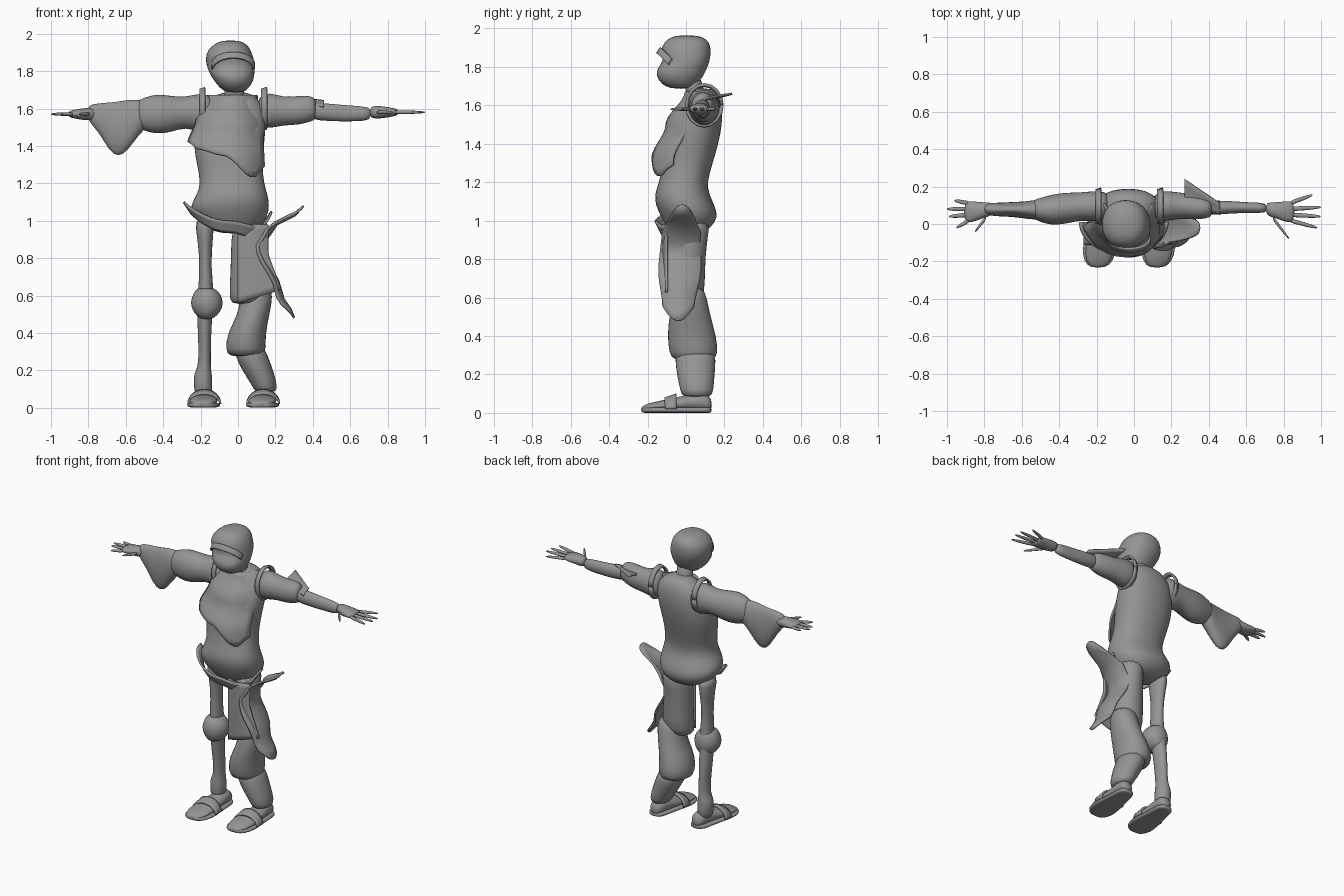
import bpy, bmesh, math

cube = bpy.data.objects.get("Cube")
if cube:
    bpy.data.objects.remove(cube, do_unlink=True)

grey = bpy.data.materials.new("plain_grey")
grey.use_nodes = True
grey.diffuse_color = (.3, .3, .3, 1)
grey.node_tree.nodes["Principled BSDF"].inputs["Base Color"].default_value = grey.diffuse_color


def finish(name, bm):
    """Turn a bmesh into a smooth grey object."""
    bmesh.ops.recalc_face_normals(bm, faces=bm.faces)
    for face in bm.faces:
        face.smooth = True
    mesh = bpy.data.meshes.new(name)
    bm.to_mesh(mesh)
    bm.free()
    mesh.materials.append(grey)
    obj = bpy.data.objects.new(name, mesh)
    bpy.context.collection.objects.link(obj)
    return obj


def loft(name, axis, rows, sides=16, power=1.0):
    """Skin rounded sections; each row is position, then the low and high of both other axes."""
    bm = bmesh.new()
    rings = []
    for t, a0, a1, b0, b1 in rows:
        ring = []
        for i in range(sides):
            angle = math.tau * i / sides
            c, s = math.cos(angle), math.sin(angle)
            a = (a0 + a1) / 2 + (a1 - a0) / 2 * math.copysign(abs(c) ** power, c)
            b = (b0 + b1) / 2 + (b1 - b0) / 2 * math.copysign(abs(s) ** power, s)
            place = {"x": (t, a, b), "y": (a, t, b), "z": (a, b, t)}[axis]
            ring.append(bm.verts.new(place))
        rings.append(ring)
    for low, high in zip(rings, rings[1:]):
        for i in range(sides):
            j = (i + 1) % sides
            bm.faces.new((low[i], low[j], high[j], high[i]))
    bm.faces.new(rings[0])
    bm.faces.new(rings[-1])
    obj = finish(name, bm)
    obj.modifiers.new("round", "SUBSURF").levels = 1
    return obj


def sheet(name, shape, across=16, down=12, thick=.012):
    """Thin cloth from a function of two values between zero and one."""
    bm = bmesh.new()
    grid = [[bm.verts.new(shape(i / across, j / down)) for i in range(across + 1)]
            for j in range(down + 1)]
    for top, low in zip(grid, grid[1:]):
        for i in range(across):
            bm.faces.new((top[i], top[i + 1], low[i + 1], low[i]))
    obj = finish(name, bm)
    solid = obj.modifiers.new("cloth", "SOLIDIFY")
    solid.thickness = thick
    solid.offset = 0
    return obj


def blend(points, t):
    """Smoothly interpolate a short list of pairs."""
    for (t0, v0), (t1, v1) in zip(points, points[1:]):
        if t <= t1:
            k = max(0, (t - t0) / (t1 - t0))
            return v0 + (v1 - v0) * k * k * (3 - 2 * k)
    return points[-1][1]


# Torso, neck and seat
loft("torso", "z", [
    (.93, -.09, .06, -.05, .07), (.96, -.17, .11, -.1, .13), (1.02, -.24, .16, -.13, .17),
    (1.08, -.26, .17, -.16, .15), (1.14, -.22, .16, -.165, .12), (1.2, -.2, .14, -.14, .11),
    (1.3, -.22, .13, -.12, .14), (1.4, -.24, .14, -.12, .17), (1.5, -.23, .15, -.08, .19),
    (1.6, -.2, .15, -.02, .19), (1.66, -.14, .1, .01, .17), (1.69, -.08, .05, .03, .13)],
    sides=24, power=.9)
loft("neck", "z", [(1.6, -.09, .05, .01, .12), (1.68, -.07, .03, .0, .09), (1.76, -.08, .04, -.03, .08)])

# Head with a notch at the eyes
loft("head", "z", [
    (1.685, -.06, .03, -.08, .03), (1.71, -.1, .06, -.13, .06), (1.75, -.13, .085, -.155, .09),
    (1.79, -.155, .09, -.155, .11), (1.83, -.17, .09, -.115, .125), (1.87, -.175, .085, -.135, .13),
    (1.91, -.165, .07, -.125, .13), (1.945, -.13, .05, -.1, .11), (1.965, -.08, .0, -.05, .06)],
    sides=20, power=.9)
sheet("hood_brim", lambda u, v: (
    -.025 + .11 * math.cos(math.pi * u), -.09 - .06 * math.sin(math.pi * u) + .02 * v,
    1.81 + .06 * math.sin(math.pi * u) + .03 * v), down=4)


# Loose chest flap with a slanting hem
def chest(u, v):
    low = blend([(0, 1.42), (.15, 1.38), (.45, 1.35), (.85, 1.23), (1, 1.29)], u)
    z = 1.67 + (low - 1.67) * v
    left = blend([(1.25, -.24), (1.4, -.27), (1.55, -.22), (1.67, -.16)], z)
    right = blend([(1.25, .14), (1.5, .13), (1.67, .1)], z)
    front = blend([(1.23, -.18), (1.32, -.175), (1.5, -.1), (1.67, -.0)], z)
    return left + (right - left) * u, front + .11 * abs(2 * u - 1) ** 2.5, z


sheet("chest_flap", chest)


# Torn cloth round the front of the hips
def hips(u, v):
    angle = math.pi * (1 + u)
    z = blend([(0, 1.1), (.5, 1.0), (.75, .97), (1, 1.05)], u) - .06 * v
    return -.055 + (.235 - .04 * v) * math.cos(angle), .01 + (.17 - .03 * v) * math.sin(angle), z


sheet("hip_cloth", hips, across=20, down=4)


# Side panel that flares out at the top and the bottom
def panel(u, v):
    edge = 2 * u - 1
    low = .48 + .12 * edge * edge
    z = 1.08 - .05 * edge * edge + (low - 1.08) * v
    x = blend([(.48, .3), (.62, .23), (.86, .13), (.95, .18), (1.07, .35)], z)
    half = blend([(0, .06), (.2, .1), (.6, .11), (1, .08)], v)
    return x - .03 * edge * edge, -.02 - .02 * v + half * edge, z


sheet("side_panel", panel)
sheet("front_panel", lambda u, v: (
    .0 + .16 * u + .13 * u * max(0, v - .45), -.1 - .02 * math.sin(math.pi * u),
    .98 - (.42 - .07 * u) * v))

# Left leg in wide trousers
loft("left_thigh", "z", [
    (.55, -.04, .1, -.08, .06), (.6, -.05, .17, -.1, .1), (.75, -.04, .15, -.09, .1),
    (.9, -.04, .14, -.1, .11), (1.02, -.02, .15, -.1, .14)])
loft("left_trouser_leg", "z", [
    (.27, -.05, .14, -.07, .15), (.31, -.07, .15, -.09, .17), (.4, -.06, .15, -.1, .16),
    (.5, .0, .17, -.09, .13), (.6, .01, .19, -.07, .11), (.66, .03, .17, -.05, .09)])
loft("left_trouser_cuff", "z", [
    (.08, .09, .2, -.02, .13), (.11, .08, .215, -.03, .145), (.2, .02, .19, -.05, .15),
    (.28, -.02, .16, -.06, .16), (.33, -.01, .14, -.05, .14)])

# Right leg is bare and thin, with a knee guard
loft("right_leg", "z", [
    (.05, -.23, -.14, .0, .11), (.13, -.24, -.135, .0, .11), (.19, -.235, -.14, .0, .11),
    (.21, -.215, -.145, .01, .1), (.32, -.21, -.145, .0, .1), (.46, -.22, -.14, -.02, .09),
    (.62, -.215, -.125, -.04, .07), (.75, -.205, -.145, -.03, .06), (.9, -.215, -.135, -.04, .08),
    (1.02, -.24, -.12, -.07, .11)])
loft("knee_guard", "z", [
    (.47, -.2, -.14, -.05, .06), (.51, -.24, -.09, -.08, .08), (.56, -.26, -.075, -.09, .09),
    (.61, -.24, -.09, -.08, .08), (.645, -.22, -.13, -.05, .06)])

# Sandals with a thin sole, foot and strap
for side, x in (("left", .125), ("right", -.19)):
    inward = .025
    sole, foot = [], []
    for y, half, height in ((-.235, .04, .03), (-.2, .08, .05), (-.13, .095, .065), (-.03, .075, .085),
                            (.06, .062, .11), (.11, .055, .1), (.135, .03, .07)):
        middle = x + inward * (y + .2) / .3
        sole.append((y, middle - half, middle + half, .0, .03))
        foot.append((y, middle - half * .85, middle + half * .85, .01, height))
    loft(side + "_sole", "y", sole, power=.6)
    loft(side + "_foot", "y", foot)
    sheet(side + "_strap", lambda u, v: (
        x + .01 - .085 * math.cos(math.pi * u), -.11 + .06 * v, .02 + (.055 + .02 * v) * math.sin(math.pi * u)),
        down=3)

# Right arm with a hanging sleeve
loft("right_upper_sleeve", "x", [
    (-.12, .02, .17, 1.47, 1.66), (-.2, .01, .18, 1.47, 1.69), (-.28, .02, .17, 1.5, 1.66),
    (-.36, .0, .17, 1.47, 1.67), (-.44, -.01, .16, 1.46, 1.68), (-.5, .01, .14, 1.48, 1.66),
    (-.55, .03, .13, 1.5, 1.64)])
loft("right_hanging_sleeve", "x", [
    (-.48, .03, .13, 1.5, 1.64), (-.53, .02, .13, 1.46, 1.65), (-.59, .03, .12, 1.37, 1.65),
    (-.64, .035, .12, 1.335, 1.64), (-.69, .04, .115, 1.37, 1.635), (-.74, .04, .115, 1.47, 1.63),
    (-.81, .05, .11, 1.54, 1.62)])

# Left arm with a short sleeve and bare forearm
loft("left_upper_sleeve", "x", [
    (.1, .02, .17, 1.5, 1.67), (.17, .01, .18, 1.49, 1.69), (.24, .03, .17, 1.51, 1.66),
    (.33, .02, .16, 1.51, 1.67), (.39, .03, .14, 1.53, 1.67), (.42, .04, .13, 1.54, 1.65)])
loft("left_forearm", "x", [
    (.36, .04, .13, 1.54, 1.64), (.5, .055, .125, 1.53, 1.625), (.62, .06, .115, 1.53, 1.615),
    (.72, .055, .115, 1.535, 1.61)])
sheet("left_sleeve_tip", lambda u, v: (
    .27 + .19 * u, .24 - .13 * u - .12 * v * (1 - u * .5), 1.66 - .02 * u - .03 * v), down=4)

# Collars where the sleeves meet the body
for side, x in (("left", .14), ("right", -.19)):
    sheet(side + "_collar", lambda u, v: (
        x + .03 * (v - .5), .095 + (.085 + .01 * v) * math.cos(math.tau * u),
        1.6 + (.1 + .01 * v) * math.sin(math.tau * u)), down=2)


# Hands: palm, four spread fingers and a thumb
def hand(side, sign, wrist, z, tips):
    loft(side + "_palm", "x", [
        (sign * (wrist + d), y0, y1, z - h, z + h)
        for d, y0, y1, h in ((-.04, .045, .12, .035), (.02, .03, .115, .035),
                             (.08, .005, .125, .025), (.12, .01, .12, .016))])
    for i, (tip, y) in enumerate(tips):
        thumb = i == len(tips) - 1
        start = wrist + (.0 if thumb else .09)
        base = .035 if thumb else .11 - .03 * i
        rows = []
        for k, r in ((0, .014), (.35, .013), (.65, .012), (.92, .008), (1, .003)):
            middle = base + (y - base) * k
            rows.append((sign * (start + (tip - start) * k), middle - r, middle + r, z - r * .8, z + r * .8))
        loft(side + "_finger_" + str(i + 1), "x", rows, sides=8)


hand("left", 1, .74, 1.58, [(.955, .155), (1.0, .09), (1.0, .04), (.98, -.02), (.83, -.08)])
hand("right", -1, .79, 1.57, [(.96, .125), (1.0, .08), (.99, .04), (.95, -.02), (.85, -.04)])
